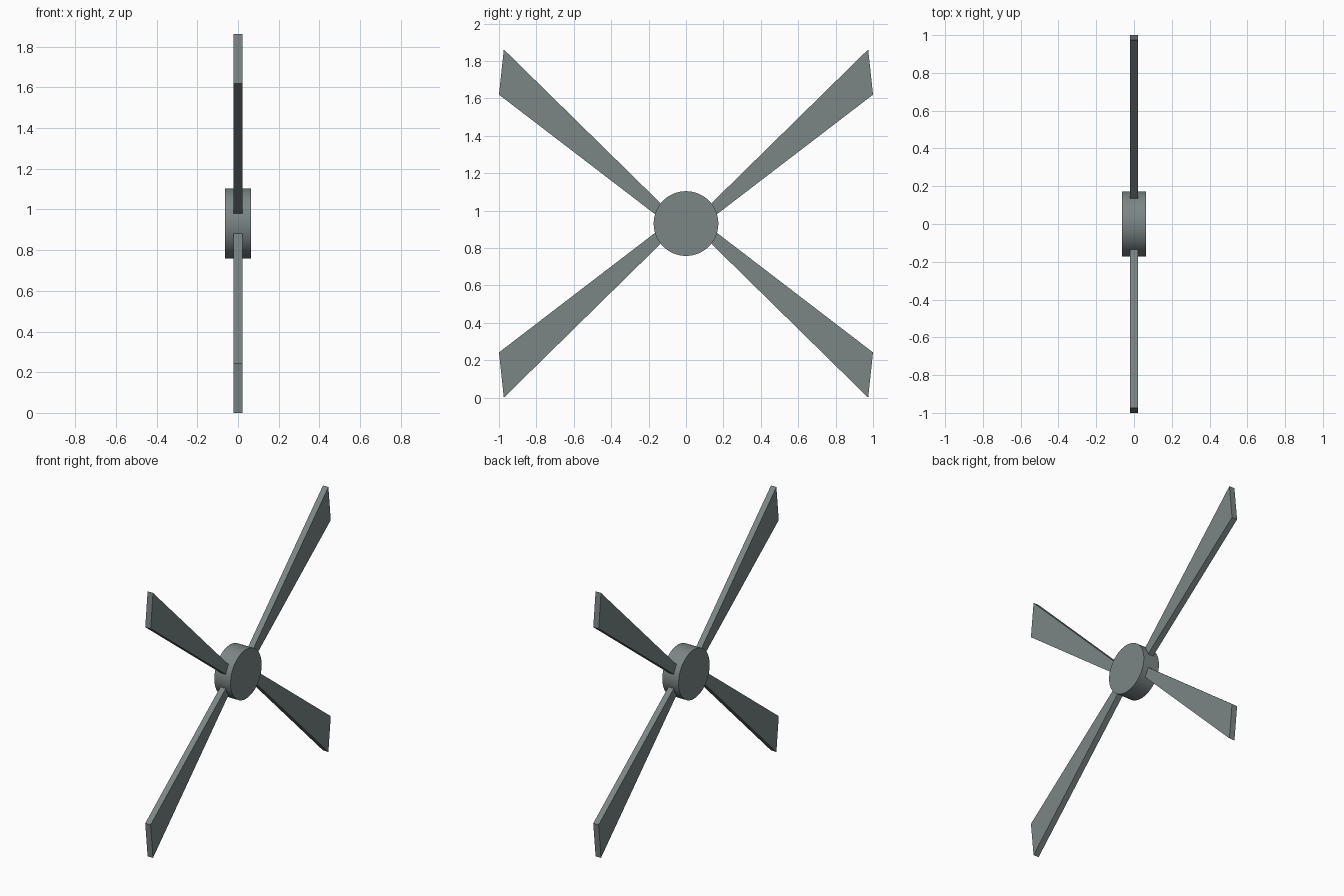
import bpy, bmesh, math

if "Cube" in bpy.data.objects:
    bpy.data.objects.remove(bpy.data.objects["Cube"])

CZ = 0.931  # height of the rotor axis

grey = bpy.data.materials.new("slate_grey")
grey.diffuse_color = (0.2, 0.235, 0.232, 1)
grey.use_nodes = True
grey.node_tree.nodes["Principled BSDF"].inputs["Base Color"].default_value = grey.diffuse_color

# Hub: short cylinder along x
bpy.ops.mesh.primitive_cylinder_add(vertices=64, radius=0.173, depth=0.126,
                                    location=(0, 0, CZ), rotation=(0, math.pi / 2, 0))
hub = bpy.context.object
hub.name = "hub"
hub.data.materials.append(grey)
bpy.ops.object.transform_apply(location=False, rotation=True, scale=False)
bpy.ops.object.shade_smooth_by_angle(angle=math.radians(35))

# Blade outline (y, z from the axis), root buried in the hub
OUTLINE = [(0.128, 0.021), (1.0, 0.689), (0.974, 0.931), (0.105, 0.078)]
HALF = 0.021


def blade(name, sy, sz):
    bm = bmesh.new()
    verts = [bm.verts.new((-HALF, sy * y, sz * z)) for y, z in OUTLINE]
    face = bm.faces.new(verts)
    ext = bmesh.ops.extrude_face_region(bm, geom=[face])
    moved = [g for g in ext["geom"] if isinstance(g, bmesh.types.BMVert)]
    bmesh.ops.translate(bm, verts=moved, vec=(2 * HALF, 0, 0))
    bmesh.ops.recalc_face_normals(bm, faces=bm.faces[:])
    mesh = bpy.data.meshes.new(name)
    bm.to_mesh(mesh)
    bm.free()
    mesh.materials.append(grey)
    obj = bpy.data.objects.new(name, mesh)
    obj.location.z = CZ
    bpy.context.collection.objects.link(obj)


# Four blades mirrored across both planes
for sy, side in ((-1, "front"), (1, "back")):
    for sz, level in ((-1, "lower"), (1, "upper")):
        blade(f"{level}_{side}_blade", sy, sz)
